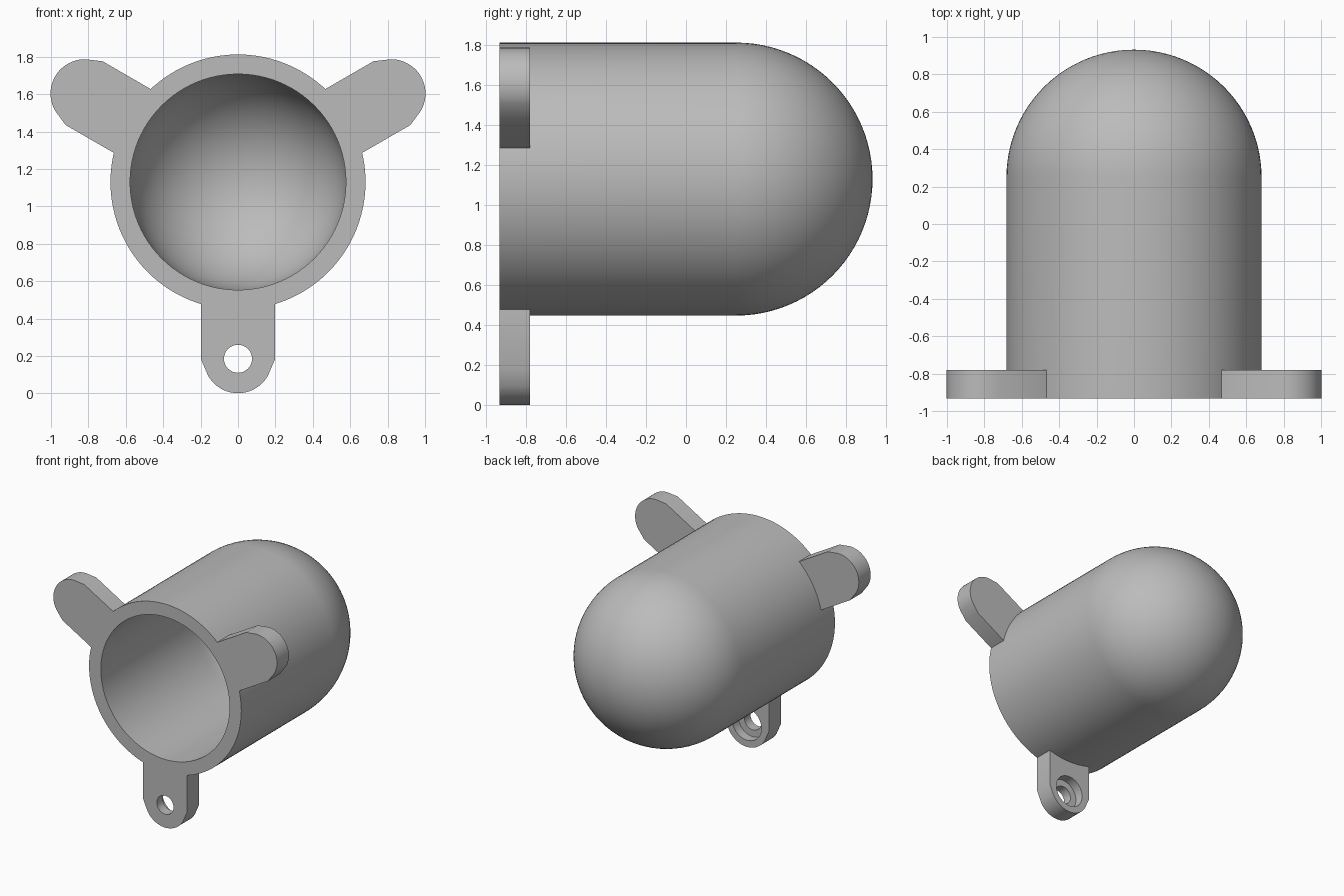
import bpy, bmesh, math
from mathutils import Matrix, Vector

cube = bpy.data.objects.get("Cube")
if cube:
    bpy.data.objects.remove(cube, do_unlink=True)

CZ = 1.13                 # height of the housing axis
FRONT, DOME_Y = -0.932, 0.25
R_OUT, R_IN = 0.682, 0.577
LUG_D, LUG_T = 0.945, 0.152   # hole distance from axis, lug thickness
HALF_W, TIP_R = 0.197, 0.184

grey = bpy.data.materials.new("light grey")
grey.use_nodes = True
grey.diffuse_color = (0.5, 0.5, 0.5, 1)
grey.node_tree.nodes["Principled BSDF"].inputs["Base Color"].default_value = grey.diffuse_color


def make_object(name, bm):
    bmesh.ops.recalc_face_normals(bm, faces=bm.faces)
    mesh = bpy.data.meshes.new(name)
    bm.to_mesh(mesh)
    bm.free()
    mesh.materials.append(grey)
    obj = bpy.data.objects.new(name, mesh)
    bpy.context.collection.objects.link(obj)
    return obj


def prism(name, outline, y0, y1, matrix):
    """Extrude an (x, z) outline along y."""
    bm = bmesh.new()
    face = bm.faces.new([bm.verts.new((x, y0, z)) for x, z in outline])
    ext = bmesh.ops.extrude_face_region(bm, geom=[face])
    verts = [v for v in ext["geom"] if isinstance(v, bmesh.types.BMVert)]
    bmesh.ops.translate(bm, verts=verts, vec=(0, y1 - y0, 0))
    bm.transform(matrix)
    return make_object(name, bm)


def arc(radius, start, end, n):
    angles = [math.radians(start + (end - start) * i / n) for i in range(n + 1)]
    return [(radius * math.cos(a), radius * math.sin(a)) for a in angles]


def apply_boolean(target, tool, operation):
    mod = target.modifiers.new("cut", "BOOLEAN")
    mod.operation, mod.solver, mod.object = operation, "EXACT", tool
    bpy.context.view_layer.objects.active = target
    bpy.ops.object.modifier_apply(modifier=mod.name)
    bpy.data.objects.remove(tool, do_unlink=True)


# Domed housing: hollow profile revolved around the y axis
outer = [(r, DOME_Y + y) for r, y in arc(R_OUT, 0, 90, 24)]
inner = [(r, DOME_Y + y) for r, y in arc(R_IN, 90, 0, 24)]
profile = [(R_IN, FRONT), (R_OUT, FRONT)] + outer
bm = bmesh.new()
for points in (profile, inner + [(R_IN, FRONT)]):
    verts = [bm.verts.new((r, y, 0)) for r, y in points]
    for a, b in zip(verts, verts[1:]):
        bm.edges.new((a, b))
bmesh.ops.spin(bm, geom=bm.verts[:] + bm.edges[:], cent=(0, 0, 0), axis=(0, 1, 0),
               angle=math.tau, steps=96, use_merge=False)
bmesh.ops.remove_doubles(bm, verts=bm.verts, dist=0.0005)
bmesh.ops.dissolve_degenerate(bm, edges=bm.edges, dist=0.0005)
bm.transform(Matrix.Translation((0, 0, CZ)))
housing = make_object("domed_housing", bm)

# Three mounting lugs with stepped screw holes, joined to the housing rim
lug_outline = ([(HALF_W, LUG_D - 0.61), (HALF_W, -0.005)]
               + arc(TIP_R, -30, -150, 20)
               + [(-HALF_W, -0.005), (-HALF_W, LUG_D - 0.61)])
back = FRONT + LUG_T
for turn in (0, 120, 240):
    place = (Matrix.Translation((0, 0, CZ)) @ Matrix.Rotation(math.radians(turn), 4, "Y")
             @ Matrix.Translation((0, 0, -LUG_D)))
    lug = prism("mounting_lug", lug_outline, FRONT, back, place)
    hole = prism("screw_hole", arc(0.075, 0, 360, 32)[:-1], FRONT - 0.1, back + 0.1, place)
    bore = prism("counterbore", arc(0.13, 0, 360, 40)[:-1], back - 0.075, back + 0.1, place)
    apply_boolean(lug, hole, "DIFFERENCE")
    apply_boolean(lug, bore, "DIFFERENCE")
    apply_boolean(housing, lug, "UNION")

# Smooth curved walls, keep the rims crisp
bpy.ops.object.select_all(action="DESELECT")
housing.select_set(True)
bpy.context.view_layer.objects.active = housing
bpy.ops.object.shade_smooth_by_angle(angle=math.radians(25))
